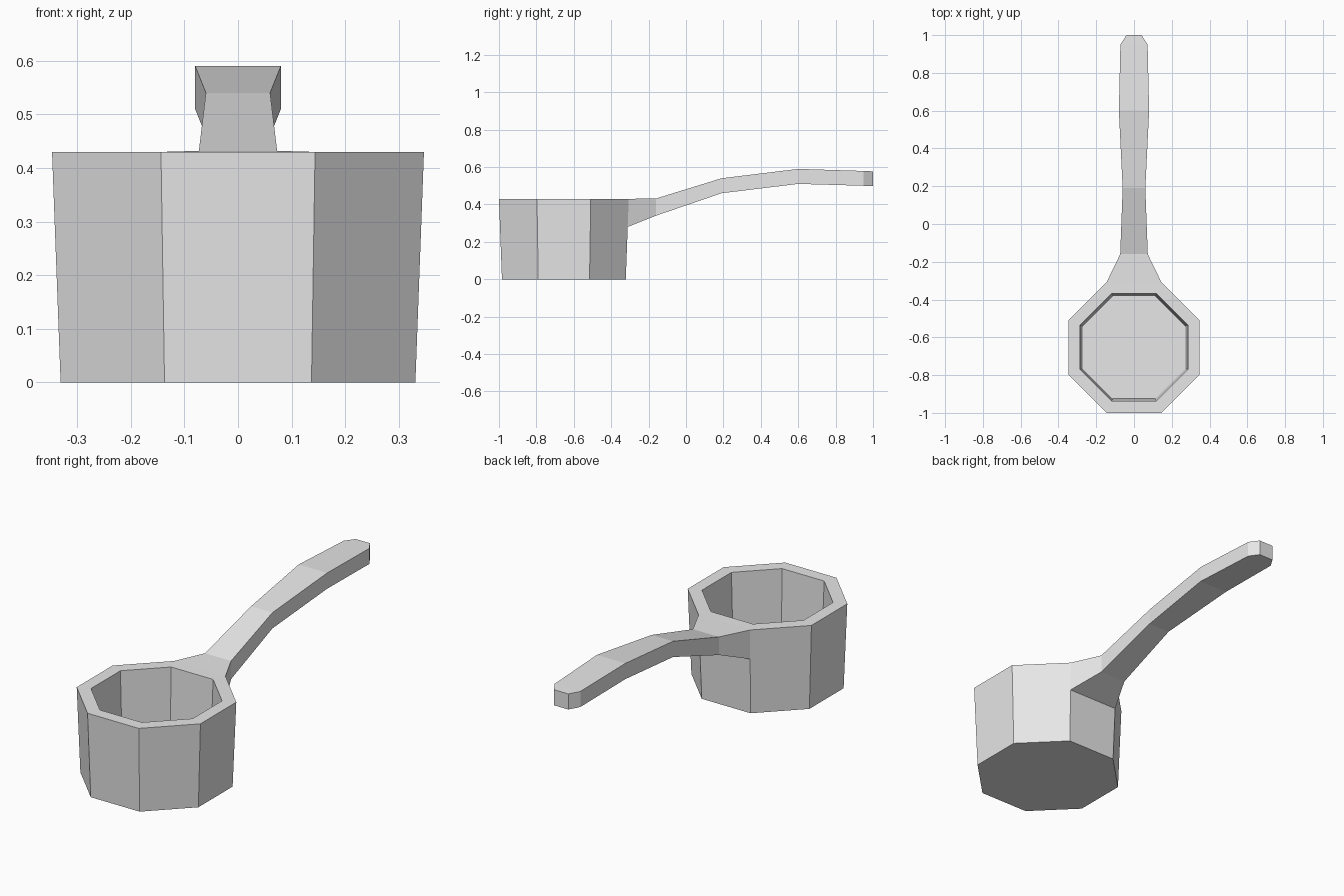
import bpy, bmesh, math

cube = bpy.data.objects.get("Cube")
if cube:
    bpy.data.objects.remove(cube, do_unlink=True)

grey = bpy.data.materials.new("light_grey")
grey.use_nodes = True
grey.diffuse_color = (0.8, 0.8, 0.8, 1)
grey.node_tree.nodes["Principled BSDF"].inputs["Base Color"].default_value = (0.8, 0.8, 0.8, 1)


def loft(name, rings):
    """Skin a list of equal-sized point rings and cap both ends."""
    bm = bmesh.new()
    loops = [[bm.verts.new(p) for p in ring] for ring in rings]
    for a, b in zip(loops, loops[1:]):
        n = len(a)
        for i in range(n):
            j = (i + 1) % n
            bm.faces.new((a[i], a[j], b[j], b[i]))
    bm.faces.new(loops[0])
    bm.faces.new(loops[-1])
    bmesh.ops.recalc_face_normals(bm, faces=bm.faces)
    mesh = bpy.data.meshes.new(name)
    bm.to_mesh(mesh)
    bm.free()
    mesh.materials.append(grey)
    obj = bpy.data.objects.new(name, mesh)
    bpy.context.collection.objects.link(obj)
    return obj


def octagon(apothem, z, cy=-0.653):
    r = apothem / math.cos(math.pi / 8)
    angles = [math.pi / 8 + i * math.pi / 4 for i in range(8)]
    return [(r * math.cos(a), cy + r * math.sin(a), z) for a in angles]


# Cup: tapered outer wall, flat rim, inner wall and floor
loft("cup", [octagon(0.331, 0), octagon(0.347, 0.43),
             octagon(0.285, 0.43), octagon(0.272, 0.06)])

# Handle: flared root on the back facet, then a gentle arch (y, half width, top, bottom)
sections = [(-0.306, 0.144, 0.43, 0.28),
            (-0.16, 0.073, 0.432, 0.34),
            (0.19, 0.06, 0.54, 0.46),
            (0.60, 0.08, 0.59, 0.51),
            (0.95, 0.072, 0.579, 0.50),
            (1.0, 0.04, 0.577, 0.498)]
rings = [[(-w, y, b), (w, y, b), (w, y, t), (-w, y, t)] for y, w, t, b in sections]
# Lower root corners follow the cup's taper
rings[0][0] = (-0.142, -0.312, 0.28)
rings[0][1] = (0.142, -0.312, 0.28)
loft("handle", rings)
